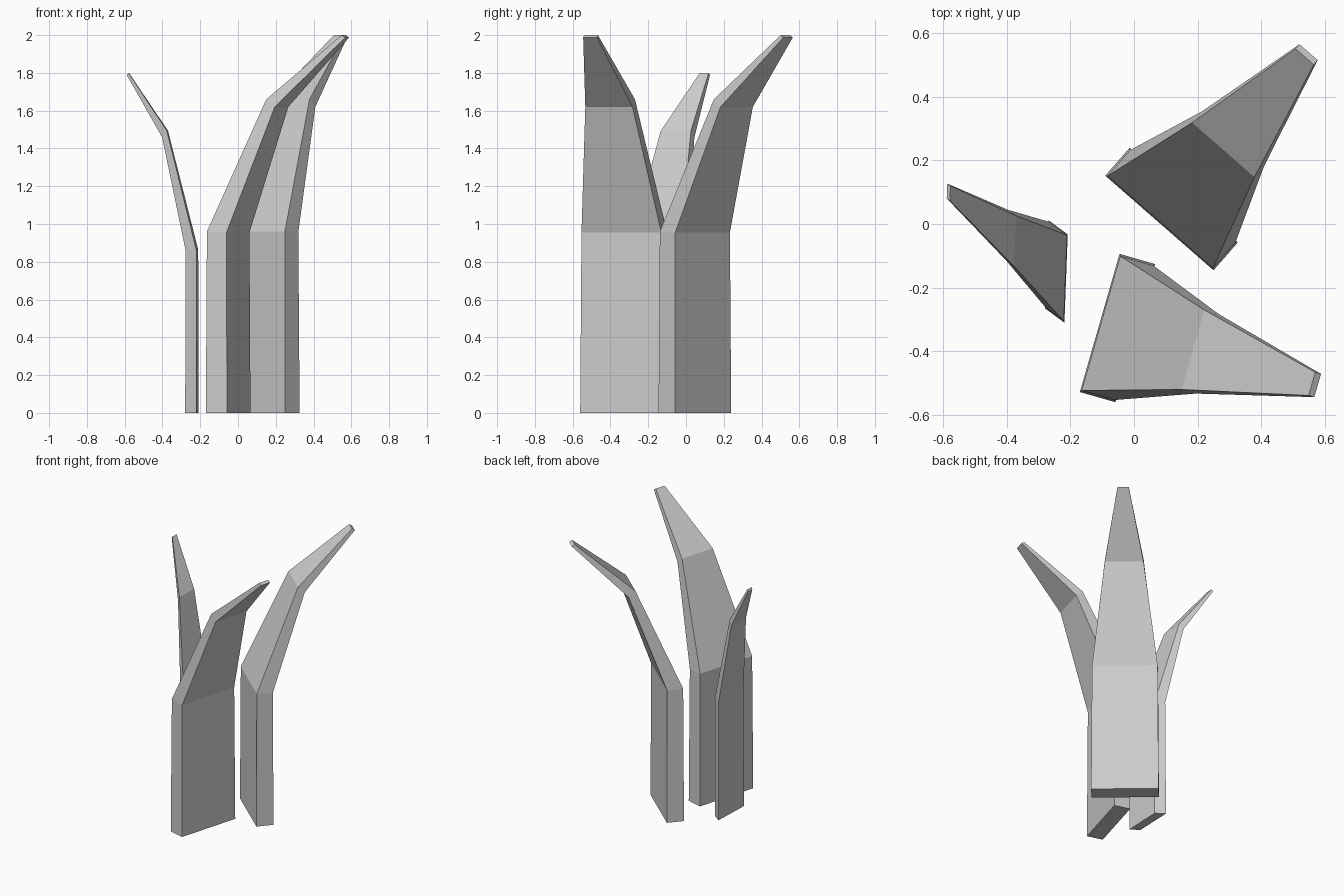
import bpy, bmesh

if "Cube" in bpy.data.objects:
    bpy.data.objects.remove(bpy.data.objects["Cube"])

# Blade side profile: inner (lean, height), outer (lean, height), blade width
SECTIONS = [
    ((-0.058, 0.0), (0.058, 0.0), 0.452),
    ((-0.054, 0.96), (0.054, 0.955), 0.440),
    ((0.247, 1.66), (0.294, 1.62), 0.260),
    ((0.636, 2.0), (0.655, 1.987), 0.076),
]


def grass_blade(name, centre, lean, across, height):
    """Loft the bent, tapering blade along its lean and width directions."""
    bm = bmesh.new()
    rings = []
    for inner, outer, width in SECTIONS:
        ring = []
        for (u, z), side in ((inner, -1), (inner, 1), (outer, 1), (outer, -1)):
            v = side * width / 2
            ring.append(bm.verts.new((centre[0] + u * lean[0] + v * across[0],
                                      centre[1] + u * lean[1] + v * across[1],
                                      z * height)))
        rings.append(ring)
    for low, high in zip(rings, rings[1:]):
        for i in range(4):
            j = (i + 1) % 4
            bm.faces.new((low[i], low[j], high[j], high[i]))
    bm.faces.new(rings[0])
    bm.faces.new(rings[-1])
    bmesh.ops.recalc_face_normals(bm, faces=bm.faces)
    mesh = bpy.data.meshes.new(name)
    bm.to_mesh(mesh)
    bm.free()
    bpy.context.collection.objects.link(bpy.data.objects.new(name, mesh))


# Two tall blades and one smaller, skewed blade
grass_blade("front_blade", (-0.052, -0.327), (0.961, -0.276), (0.276, 0.961), 1.0)
grass_blade("back_blade", (0.118, 0.047), (0.658, 0.753), (-0.753, 0.658), 1.0)
grass_blade("small_left_blade", (-0.244, -0.149), (-0.525, 0.386), (0.023, 0.614), 0.9)
